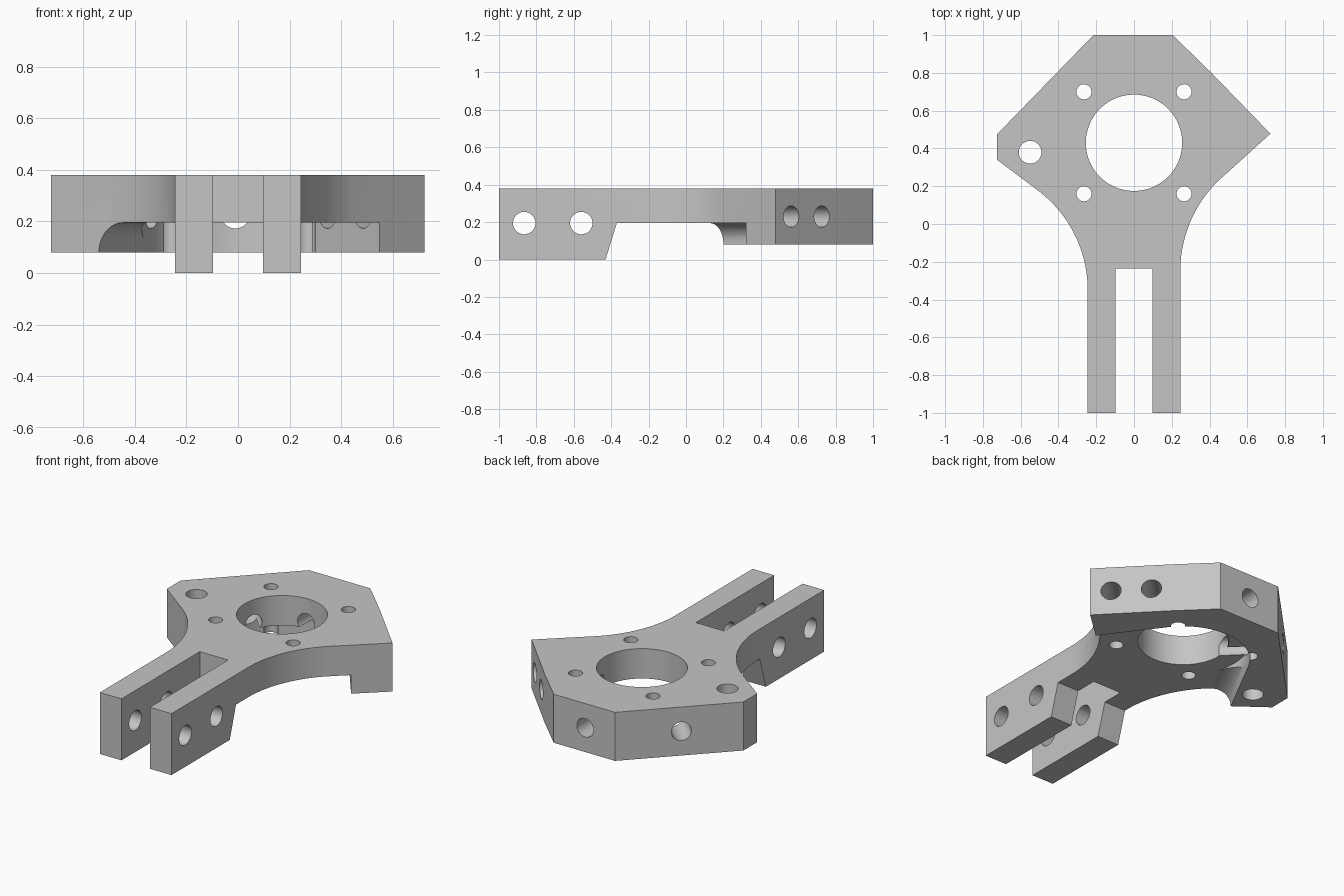
import bpy, bmesh
from math import sin, cos, radians
from mathutils import Vector, Matrix

default = bpy.data.objects.get("Cube")
if default:
    bpy.data.objects.remove(default, do_unlink=True)

TOP, STEP, LOW = 0.38, 0.195, 0.08
BORE = Vector((0, 0.43))

steel = bpy.data.materials.new("plain grey")
steel.use_nodes = True
grey = (0.56, 0.56, 0.56, 1)
steel.diffuse_color = grey
steel.node_tree.nodes["Principled BSDF"].inputs["Base Color"].default_value = grey


def add_object(name, bm):
    bmesh.ops.recalc_face_normals(bm, faces=bm.faces)
    mesh = bpy.data.meshes.new(name)
    bm.to_mesh(mesh)
    bm.free()
    mesh.materials.append(steel)
    obj = bpy.data.objects.new(name, mesh)
    bpy.context.collection.objects.link(obj)
    return obj


def prism(name, points, offset):
    """Extrude a closed 3D profile along an offset."""
    bm = bmesh.new()
    face = bm.faces.new([bm.verts.new(p) for p in points])
    new = bmesh.ops.extrude_face_region(bm, geom=[face])["geom"]
    verts = [v for v in new if isinstance(v, bmesh.types.BMVert)]
    bmesh.ops.translate(bm, verts=verts, vec=offset)
    return add_object(name, bm)


def rod(name, start, end, radius, sides=48):
    """Cylinder between two points."""
    start, end = Vector(start), Vector(end)
    axis = end - start
    turn = axis.to_track_quat("Z", "Y").to_matrix().to_4x4()
    bm = bmesh.new()
    bmesh.ops.create_cone(bm, cap_ends=True, segments=sides, radius1=radius,
                          radius2=radius, depth=axis.length,
                          matrix=Matrix.Translation((start + end) / 2) @ turn)
    return add_object(name, bm)


def flare(side, y, radius, angle, steps=20):
    """Concave arc from an arm side out to the head."""
    return [(side * (0.245 + radius * (1 - cos(a))), y + radius * sin(a))
            for a in (radians(angle) * i / steps for i in range(steps + 1))]


# Body outline: forked arms, flared neck and angled head
outline = [(0.097, -0.235), (0.097, -1), (0.245, -1)]
outline += flare(1, -0.25, 0.67, 45)
outline += [(0.722, 0.478), (0.41, 0.80), (0.205, 1), (-0.215, 1),
            (-0.725, 0.475), (-0.725, 0.34)]
outline += flare(-1, -0.35, 0.66, 52)[::-1]
outline += [(-0.245, -1), (-0.097, -1), (-0.097, -0.235)]
bracket = prism("motor_bracket", [(x, y, 0) for x, y in outline], (0, 0, TOP))

cutters = []

# Underside relief: sloped arm ends, thin neck and raised head
relief = [(-0.461, -0.1), (-0.37, STEP), (0, STEP), (0, LOW), (1.2, LOW), (1.2, -0.1)]
cutters.append(prism("underside_relief", [(-1, y, z) for y, z in relief], (2, 0, 0)))

# Round pocket with an opening toward the arms
cutters.append(rod("round_pocket", (*BORE, -0.1), (*BORE, STEP), 0.373, 96))
right_in, right_edge = Vector((0.30, 0.653)), Vector((0.556, 0.311))
left_in, left_edge = Vector((-0.331, 0.602)), Vector((-0.54, 0.20))
right_out = right_in + (right_edge - right_in) * 2
left_out = left_in + (left_edge - left_in) * 1.8
fillet = STEP - LOW
along = (left_in - left_edge).normalized()
inward = Vector((along.y, -along.x)) * fillet
opening = [right_out, right_in, Vector((0, 0.5)), left_in + inward, left_out + inward]
cutters.append(prism("pocket_opening", [(p.x, p.y, -0.1) for p in opening],
                     (0, 0, STEP + 0.1)))
cutters.append(rod("pocket_fillet", (*(left_out + inward), LOW),
                   (*(left_in + inward), LOW), fillet - 0.0005, 64))

# Vertical holes: main bore, four mounting holes and one side hole
cutters.append(rod("main_bore", (*BORE, -0.1), (*BORE, 0.6), 0.255, 96))
for x in (-0.265, 0.265):
    for y in (0.16, 0.70):
        cutters.append(rod("mount_hole", (x, y, -0.1), (x, y, 0.6), 0.04, 32))
cutters.append(rod("side_hole", (-0.55, 0.38, -0.1), (-0.55, 0.38, 0.6), 0.06))

# Cross holes through both arms
for y in (-0.865, -0.56):
    cutters.append(rod("arm_hole", (-1, y, STEP), (1, y, STEP), 0.06))

# Horizontal holes in the back and angled faces
for x, y, dx, dy, depth in ((-0.01, 1, 0, -1, 0.45), (-0.475, 0.725, 1, -1, 0.36),
                            (0.635, 0.557, -1, -1, 0.30), (0.478, 0.722, -1, -1, 0.36)):
    mouth = Vector((x, y, 0.23))
    inside = Vector((dx, dy, 0)).normalized()
    cutters.append(rod("edge_hole", mouth - inside * 0.1, mouth + inside * depth, 0.057))

for cutter in cutters:
    cutter.hide_render = True
    mod = bracket.modifiers.new(cutter.name, "BOOLEAN")
    mod.operation, mod.solver, mod.object = "DIFFERENCE", "EXACT", cutter

# Keep the cut shape and drop the cutters
bpy.context.view_layer.update()
graph = bpy.context.evaluated_depsgraph_get()
cut_mesh = bpy.data.meshes.new_from_object(bracket.evaluated_get(graph))
bracket.modifiers.clear()
bracket.data = cut_mesh
for cutter in cutters:
    bpy.data.objects.remove(cutter, do_unlink=True)

bpy.ops.object.select_all(action="DESELECT")
bracket.select_set(True)
bpy.context.view_layer.objects.active = bracket
bpy.ops.object.shade_smooth_by_angle(angle=radians(25))
